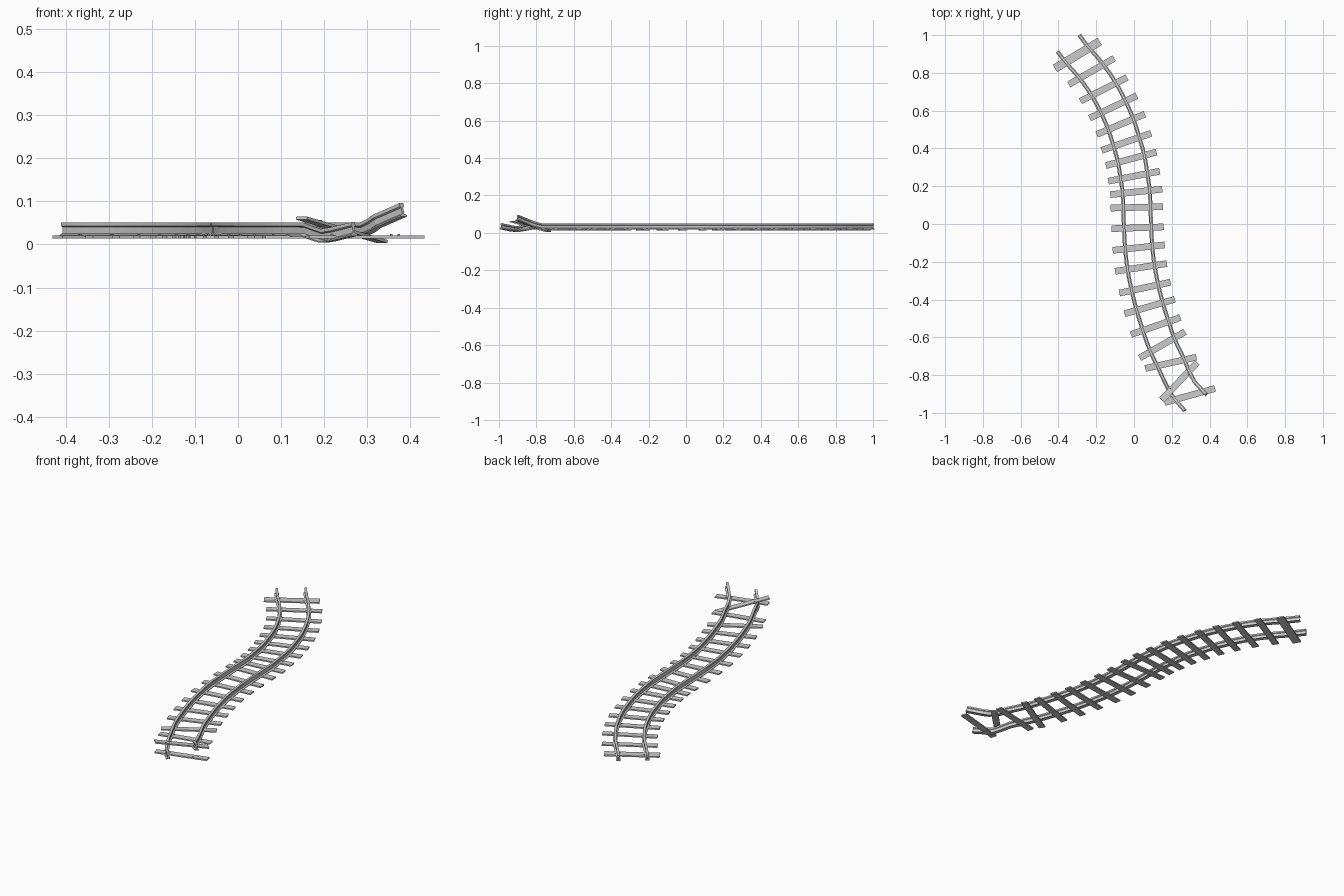
import bpy, bmesh
from math import radians, atan2
from mathutils import Vector, Matrix

if "Cube" in bpy.data.objects:
    bpy.data.objects.remove(bpy.data.objects["Cube"])

GAUGE = 0.072      # half distance between rails
TIE_TOP = 0.021
RAIL_Z = 0.019

# Tie centres along the track with their turn in degrees
TIES = [(-.300, .895, 31), (-.225, .808, 30), (-.160, .713, 27), (-.110, .620, 25.5),
        (-.070, .528, 23), (-.040, .435, 19), (-.015, .345, 15), (.000, .253, 11),
        (.012, .170, 6), (.015, .088, 1.5), (.019, -.020, 2), (.025, -.125, 6),
        (.037, -.230, 8.5), (.058, -.337, 12), (.083, -.437, 16), (.115, -.540, 19),
        (.150, -.640, 30), (.195, -.735, 12.5), (.295, -.908, 15.5)]

# Half of the I-shaped rail section (x, z above the foot)
HALF = [(.0105, 0), (.0105, .003), (.003, .007), (.003, .021), (.0065, .024), (.0065, .032)]
PROFILE = HALF + [(-x, z) for x, z in reversed(HALF)]


def make_object(name, bm):
    bmesh.ops.recalc_face_normals(bm, faces=bm.faces)
    me = bpy.data.meshes.new(name)
    bm.to_mesh(me)
    bm.free()
    ob = bpy.data.objects.new(name, me)
    bpy.context.collection.objects.link(ob)
    return ob


def catmull(pts, steps):
    ext = [2 * pts[0] - pts[1]] + pts + [2 * pts[-1] - pts[-2]]
    out = []
    for a, b, c, d in zip(ext, ext[1:], ext[2:], ext[3:]):
        for i in range(steps):
            t = i / steps
            out.append(.5 * (2 * b + (c - a) * t + (2 * a - 5 * b + 4 * c - d) * t * t
                             + (3 * b - a - 3 * c + d) * t ** 3))
    return out + [pts[-1]]


def directions(pts):
    n = len(pts)
    return [(pts[min(i + 1, n - 1)] - pts[max(i - 1, 0)]).normalized() for i in range(n)]


def sweep(name, pts):
    bm = bmesh.new()
    rings = []
    for p, t in zip(pts, directions(pts)):
        side = t.cross(Vector((0, 0, 1))).normalized()
        up = side.cross(t)
        rings.append([bm.verts.new(p + side * x + up * z) for x, z in PROFILE])
    n = len(PROFILE)
    for a, b in zip(rings, rings[1:]):
        for i in range(n):
            bm.faces.new((a[i], a[(i + 1) % n], b[(i + 1) % n], b[i]))
    bm.faces.new(rings[0])
    bm.faces.new(rings[-1])
    return make_object(name, bm)


def box(bm, matrix, size):
    bmesh.ops.create_cube(bm, size=1, matrix=matrix @ Matrix.Diagonal((*size, 1)))


# Rails: follow the intact track, then run into the damaged ends
centre = [Vector((-.348, .957, RAIL_Z))] + [Vector((x, y, RAIL_Z)) for x, y, _ in TIES[:18]]
centre = catmull(centre, 3)
tangents = directions(centre)
tails = {"left_rail": (1, [(.155, -.82, 0), (.178, -.866, -.009), (.197, -.902, -.015),
                           (.222, -.935, -.011), (.270, -.99, .001)]),
         "right_rail": (-1, [(.290, -.775, 0), (.310, -.815, .010), (.323, -.838, .019),
                             (.385, -.905, .046)])}
for name, (sign, tail) in tails.items():
    path = []
    for p, t in zip(centre, tangents):
        side = t.cross(Vector((0, 0, 1))).normalized()
        path.append(p + side * GAUGE * sign)
    path += [Vector((x, y, z + RAIL_Z)) for x, y, z in tail]
    sweep(name, path)

# Ties lying flat, each with four spikes beside the rails
placements = [Matrix.Translation((x, y, TIE_TOP - .0035)) @ Matrix.Rotation(radians(a), 4, 'Z')
              for x, y, a in TIES]
# Loose tie tipped up at the broken end
along = Vector((.19, .2, -.055))
loose = (Matrix.Translation((.241, -.832, .034))
         @ Matrix.Rotation(atan2(along.y, along.x), 4, 'Z')
         @ Matrix.Rotation(atan2(-along.z, along.xy.length), 4, 'Y'))
placements.append(loose)

for i, m in enumerate(placements):
    bm = bmesh.new()
    box(bm, m, (.277, .045 if i == 0 else .035, .007))
    make_object(f"tie_{i + 1}", bm)
    bm = bmesh.new()
    for rail in (-GAUGE, GAUGE):
        for off in (-.011, .011):
            box(bm, m @ Matrix.Translation((rail + off, .008 if off > 0 else -.008, .004)),
                (.005, .005, .005))
    make_object(f"tie_spikes_{i + 1}", bm)
